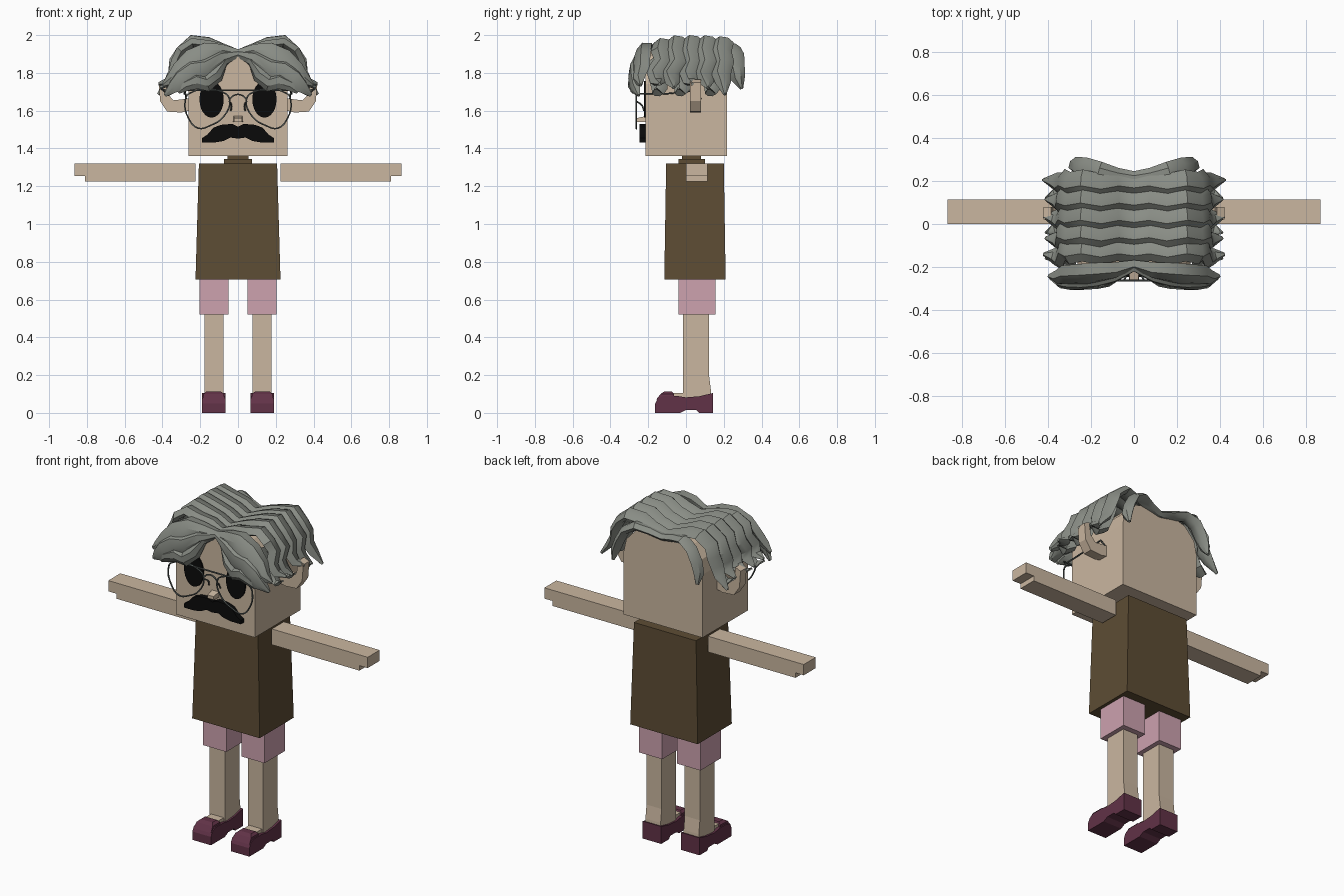
import bpy, bmesh, math
from mathutils import Vector

cube = bpy.data.objects.get("Cube")
if cube:
    bpy.data.objects.remove(cube, do_unlink=True)


def material(name, r, g, b):
    m = bpy.data.materials.new(name)
    m.use_nodes = True
    m.diffuse_color = (r, g, b, 1)
    m.node_tree.nodes["Principled BSDF"].inputs["Base Color"].default_value = (r, g, b, 1)
    return m


SKIN = material("skin", 0.59, 0.47, 0.35)
BROWN = material("brown cloth", 0.11, 0.073, 0.034)
PINK = material("pink cloth", 0.61, 0.36, 0.43)
PLUM = material("plum leather", 0.12, 0.032, 0.063)
GREY = material("grey hair", 0.25, 0.265, 0.235)
BLACK = material("black", 0.003, 0.003, 0.003)
METAL = material("dark metal", 0.09, 0.105, 0.1)


def add_object(name, data, mat, mirror):
    ob = bpy.data.objects.new(name, data)
    bpy.context.collection.objects.link(ob)
    data.materials.append(mat)
    if mirror:
        ob.modifiers.new("mirror", "MIRROR")
    return ob


def finish(name, bm, mat, mirror=False, smooth=False):
    bmesh.ops.recalc_face_normals(bm, faces=bm.faces)
    me = bpy.data.meshes.new(name)
    bm.to_mesh(me)
    bm.free()
    if smooth:
        me.polygons.foreach_set("use_smooth", [True] * len(me.polygons))
        me.set_sharp_from_angle(angle=math.radians(35))
    return add_object(name, me, mat, mirror)


def loft(name, rings, mat, mirror=False, smooth=False, open_start=False):
    """Skin a list of equal-length point rings and cap the ends."""
    bm = bmesh.new()
    vs = [[bm.verts.new(p) for p in ring] for ring in rings]
    n = len(vs[0])
    for a, b in zip(vs, vs[1:]):
        for i in range(n):
            j = (i + 1) % n
            bm.faces.new((a[i], a[j], b[j], b[i]))
    if not open_start:
        bm.faces.new(vs[0])
    bm.faces.new(vs[-1])
    return finish(name, bm, mat, mirror, smooth)


def rect(x0, x1, y0, y1, z):
    return [(x0, y0, z), (x1, y0, z), (x1, y1, z), (x0, y1, z)]


def prism_y(name, pts, y0, y1, mat, mirror=False):
    return loft(name, [[(x, y, z) for x, z in pts] for y in (y0, y1)], mat, mirror)


def symmetric(half):
    """Complete an x >= 0 outline with its mirrored half."""
    return half + [(-x, z) for x, z in reversed(half) if x > 0]


# Torso and collar
loft("tunic", [rect(-.225, .225, -.115, .21, .705), rect(-.207, .207, -.105, .2, 1.32)], BROWN)
loft("collar", [rect(-.075, .075, -.04, .1, 1.315), rect(-.075, .075, -.04, .1, 1.343)], BROWN)
loft("neck", [rect(-.055, .055, -.02, .08, 1.34), rect(-.055, .055, -.02, .08, 1.365)], BROWN)

# Arms with stepped hands, shorts and legs
prism_y("arm", [(.225, 1.225), (.81, 1.225), (.81, 1.255), (.865, 1.255), (.865, 1.32), (.225, 1.32)],
        0, .114, SKIN, True)
loft("shorts_leg", [rect(.05, .205, -.04, .155, .52), rect(.05, .205, -.04, .155, .71)], PINK, True)
loft("leg", [rect(.077, .178, -.015, .135, .06), rect(.077, .178, -.015, .132, .12),
             rect(.077, .178, -.015, .122, .2), rect(.077, .178, -.015, .122, .53)], SKIN, True)
loft("foot", [rect(.078, .177, -.09, .12, .05), rect(.085, .17, -.07, .12, .105)], SKIN, True)

# Shoes: arched sole, low sides, raised toe cap and heel
shoe = [(-.163, 0), (-.163, .05), (-.15, .075), (-.12, .09), (-.05, .09), (0, .082), (.07, .088),
        (.142, .105), (.142, 0), (.07, 0), (.055, .016), (0, .016), (-.03, 0)]
loft("shoe", [[(x, y, z) for y, z in shoe] for x in (.066, .19)], PLUM, True)
loft("shoe_toe", [rect(.07, .187, -.158, -.06, .07), rect(.075, .182, -.135, -.065, .1),
                  rect(.09, .167, -.115, -.075, .113)], PLUM, True)

# Head with a domed crown
prism_y("head", symmetric([(.263, 1.36), (.263, 1.74), (.245, 1.82), (.18, 1.89), (.1, 1.915), (0, 1.9)]),
        -.215, .218, SKIN)
prism_y("ear", [(.255, 1.6), (.3, 1.59), (.375, 1.595), (.412, 1.65), (.42, 1.75), (.385, 1.765),
                (.375, 1.69), (.34, 1.655), (.255, 1.665)], .022, .08, SKIN, True)
loft("nose", [[(x, y, z) for x, z in ((-w, 1.54), (w, 1.54), (w * .9, top), (-w * .9, top))]
              for y, w, top in ((-.21, .026, 1.572), (-.262, .022, 1.56))], SKIN)

# Eyes and moustache
eye = [(.14 + .064 * math.cos(t * math.tau / 24), 1.66 + .097 * math.sin(t * math.tau / 24)) for t in range(24)]
prism_y("eye", eye, -.223, -.214, BLACK, True)
prism_y("moustache", symmetric([(0, 1.452), (.04, 1.458), (.075, 1.44), (.12, 1.432), (.19, 1.432), (.19, 1.455),
                                (.16, 1.475), (.13, 1.51), (.09, 1.525), (.03, 1.53), (0, 1.515)]),
        -.245, -.214, BLACK)


# Wire spectacles
def wire(name, pts, cyclic=False, mirror=True, handle="AUTO"):
    cu = bpy.data.curves.new(name, "CURVE")
    cu.dimensions = "3D"
    cu.bevel_depth = .0045
    cu.bevel_resolution = 1
    cu.resolution_u = 4
    cu.use_fill_caps = True
    sp = cu.splines.new("BEZIER")
    sp.bezier_points.add(len(pts) - 1)
    for bp, p in zip(sp.bezier_points, pts):
        bp.co = p
        bp.handle_left_type = bp.handle_right_type = handle
    sp.use_cyclic_u = cyclic
    return add_object(name, cu, METAL, mirror)


GY = -.263
rim = [(.045, 1.66), (.075, 1.695), (.26, 1.69), (.28, 1.65), (.262, 1.56), (.21, 1.507),
       (.15, 1.52), (.075, 1.57)]
wire("lens_rim", [(x, GY, z) for x, z in rim], cyclic=True)
wire("brow_bar", [(-.28, GY, 1.708), (.28, GY, 1.708)], mirror=False, handle="VECTOR")
wire("bridge", [(-.045, GY, 1.66), (-.02, GY, 1.682), (.02, GY, 1.682), (.045, GY, 1.66)], mirror=False)
wire("temple", [(.278, GY, 1.69), (.285, -.1, 1.69), (.28, .05, 1.705), (.275, .08, 1.66)], handle="VECTOR")
wire("nose_pad", [(.047, GY, 1.65), (.035, -.235, 1.63), (.038, -.222, 1.6)])

# Hair: each lock is a ridged blade swept along a path, mirrored about the parting
SECTION = [(-1, 0), (-.35, 1), (.45, .75), (1, -.15), (.3, -.7), (-.5, -.6)]


def lock(name, path, widths, thick, side):
    pts = [Vector(p) for p in path]
    rings = []
    for i, p in enumerate(pts):
        tangent = (pts[min(i + 1, len(pts) - 1)] - pts[max(i - 1, 0)]).normalized()
        if i == 0:
            tangent = Vector((1, 0, 0))
        across = Vector(side)
        across = (across - tangent * across.dot(tangent)).normalized()
        normal = across.cross(tangent)
        if normal.dot(p - Vector((0, 0, 1.6))) < 0:
            normal.negate()
        t = thick * min(1, widths[i] / max(widths) + .2)
        rings.append([p + across * widths[i] * a + normal * t * b for a, b in SECTION])
    return loft(name, rings, GREY, True, True, True)


# Crown locks: y position, drop of the tip, crest height, tip drift
for i, (y, tip, crest, drift) in enumerate([(.185, 1.665, 1.965, 0), (.105, 1.70, 1.97, -.01),
                                            (.025, 1.72, 1.972, -.01), (-.055, 1.70, 1.97, -.03),
                                            (-.13, 1.72, 1.955, -.03)]):
    out = .01 * (i % 2)
    path = [(0, y, 1.895), (.08, y + .01, 1.925), (.16, y - .004, crest - .012), (.24, y + .012, crest),
            (.3, y, 1.915), (.325 + out, y + .014, 1.86), (.34, y + drift, 1.80),
            (.365 - out, y + .012 + drift, 1.75), (.42 - out, y + .02 + drift, tip + .02)]
    lock("crown_lock_%d" % (i + 1), path, [.05, .052, .055, .056, .057, .056, .054, .042, .008], .03, (0, 1, 0))

# Short curls turning out above the ears
for i, y in enumerate((.13, -.03, -.15)):
    lock("side_curl_%d" % (i + 1), [(.27, y, 1.86), (.3, y, 1.78), (.33, y + .01, 1.715), (.37, y, 1.69),
                                   (.41, y - .01, 1.72)], [.05, .05, .042, .03, .006], .025, (0, 1, 0))

# Fringe swept sideways from the parting
lock("fringe_upper", [(0, -.19, 1.9), (.09, -.215, 1.915), (.17, -.225, 1.92), (.25, -.235, 1.885),
                      (.31, -.24, 1.82), (.35, -.25, 1.765), (.395, -.24, 1.735)],
     [.03, .05, .06, .06, .055, .04, .008], .035, (0, -.75, -.65))
lock("fringe_middle", [(0, -.205, 1.9), (.09, -.24, 1.88), (.17, -.262, 1.83), (.24, -.27, 1.82),
                       (.3, -.272, 1.775), (.34, -.27, 1.725), (.385, -.25, 1.68)],
     [.02, .045, .06, .06, .055, .04, .008], .033, (.2, -.3, -.9))
lock("fringe_lower", [(.02, -.21, 1.895), (.075, -.235, 1.86), (.115, -.26, 1.79), (.165, -.275, 1.745),
                      (.22, -.28, 1.76), (.28, -.285, 1.73), (.315, -.28, 1.695)],
     [.015, .03, .045, .045, .045, .03, .008], .028, (.45, -.2, -.85))

# Back locks arching over the nape side of the head
lock("back_lock", [(0, .215, 1.895), (.08, .225, 1.915), (.16, .245, 1.93), (.22, .262, 1.895), (.255, .265, 1.83),
                   (.275, .275, 1.77), (.28, .295, 1.715)],
     [.03, .036, .045, .046, .046, .038, .008], .03, (0, 1, .2))
